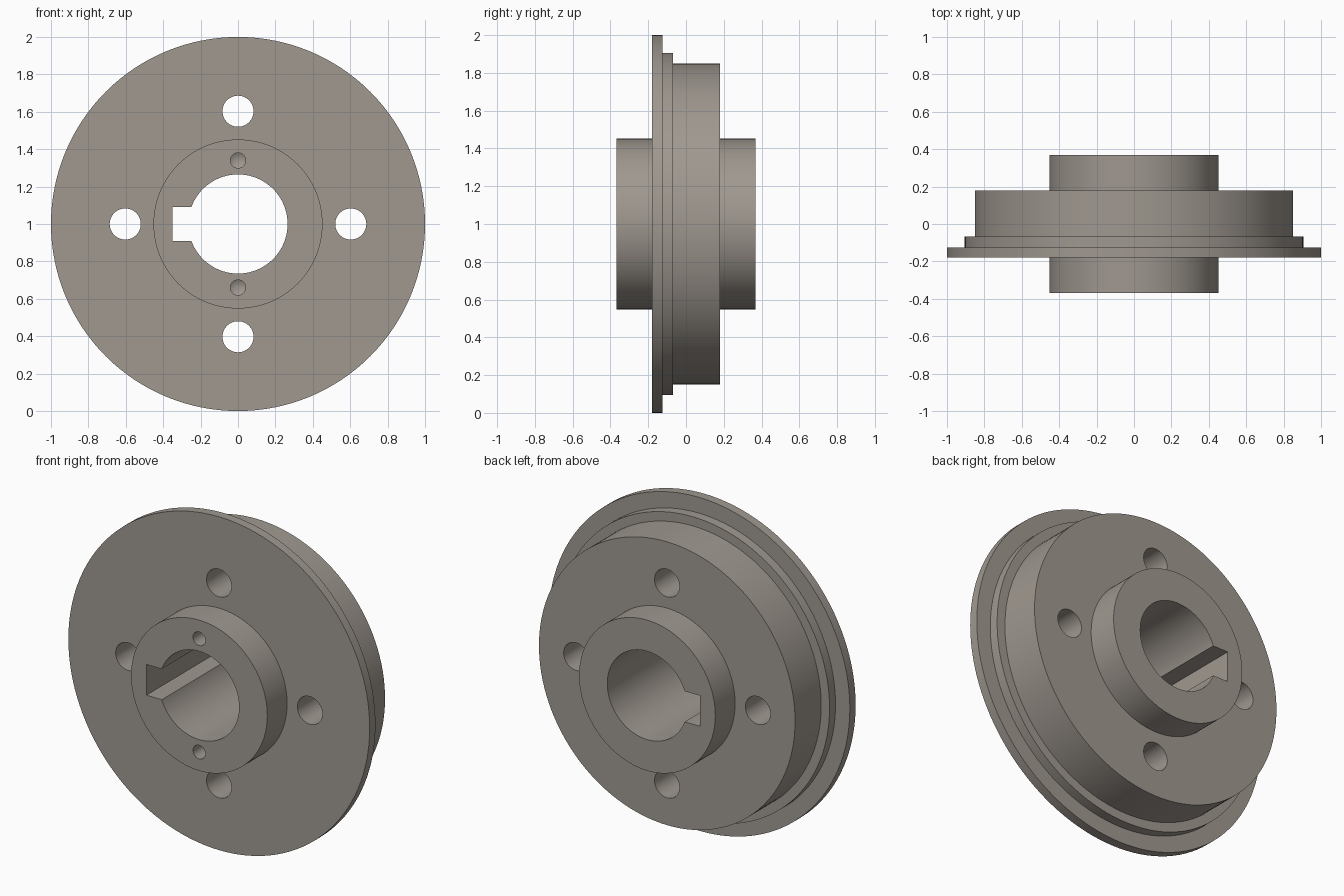
import bpy, bmesh, math
from mathutils import Vector, Matrix

if "Cube" in bpy.data.objects:
    bpy.data.objects.remove(bpy.data.objects["Cube"])

steel = bpy.data.materials.new("warm grey metal")
steel.diffuse_color = (0.35, 0.315, 0.28, 1)
steel.use_nodes = True
steel.node_tree.nodes["Principled BSDF"].inputs["Base Color"].default_value = steel.diffuse_color
CENTRE = Vector((0, 0, 1))


def lathe(name, profile, x=0, z=0, steps=64):
    """Spin a closed (radius, y) profile around an axis parallel to y."""
    bm = bmesh.new()
    verts = [bm.verts.new((r, y, 0)) for r, y in profile]
    edges = [bm.edges.new((verts[i], verts[(i + 1) % len(verts)]))
             for i in range(len(verts))]
    bmesh.ops.spin(bm, geom=verts + edges, cent=(0, 0, 0), axis=(0, 1, 0),
                   angle=math.tau, steps=steps, use_duplicate=False)
    bmesh.ops.remove_doubles(bm, verts=bm.verts, dist=1e-5)
    bmesh.ops.dissolve_degenerate(bm, edges=bm.edges, dist=1e-6)
    return finish(name, bm, CENTRE + Vector((x, 0, z)))


def finish(name, bm, offset):
    bmesh.ops.translate(bm, verts=bm.verts, vec=offset)
    bmesh.ops.recalc_face_normals(bm, faces=bm.faces)
    mesh = bpy.data.meshes.new(name)
    bm.to_mesh(mesh)
    bm.free()
    mesh.materials.append(steel)
    ob = bpy.data.objects.new(name, mesh)
    bpy.context.collection.objects.link(ob)
    return ob


# Stepped flange with a hub on both sides and a central bore
body = lathe("flanged_hub", [
    (0.265, -0.368), (0.452, -0.368), (0.452, -0.18), (1.0, -0.18),
    (1.0, -0.125), (0.905, -0.125), (0.905, -0.068), (0.85, -0.068),
    (0.85, 0.18), (0.452, 0.18), (0.452, 0.368), (0.265, 0.368)], steps=128)

cutters = []

# Four through holes in the flange
for i in range(4):
    a = i * math.pi / 2
    cutters.append(lathe("bolt_hole_cutter",
                         [(0, -0.3), (0.083, -0.3), (0.083, 0.3), (0, 0.3)],
                         0.603 * math.cos(a), 0.603 * math.sin(a), 48))

# Two blind drilled holes with conical ends in the front hub
for side in (-1, 1):
    cutters.append(lathe("drill_hole_cutter",
                         [(0, -0.45), (0.041, -0.45), (0.041, -0.19), (0, -0.166)],
                         0, 0.34 * side, 32))

# Keyway slot on the left of the bore
bm = bmesh.new()
bmesh.ops.create_cube(bm, size=1, matrix=Matrix.Diagonal((0.25, 1.0, 0.184, 1)))
cutters.append(finish("keyway_cutter", bm, CENTRE + Vector((-0.225, 0, 0))))

# Cut all openings, then drop the cutters
bpy.context.view_layer.objects.active = body
body.select_set(True)
for cutter in cutters:
    cutter.hide_render = True
    mod = body.modifiers.new("cut", 'BOOLEAN')
    mod.operation = 'DIFFERENCE'
    mod.solver = 'EXACT'
    mod.object = cutter
    bpy.ops.object.modifier_apply(modifier=mod.name)
for cutter in cutters:
    bpy.data.objects.remove(cutter, do_unlink=True)

bpy.ops.object.shade_smooth_by_angle(angle=math.radians(30))
